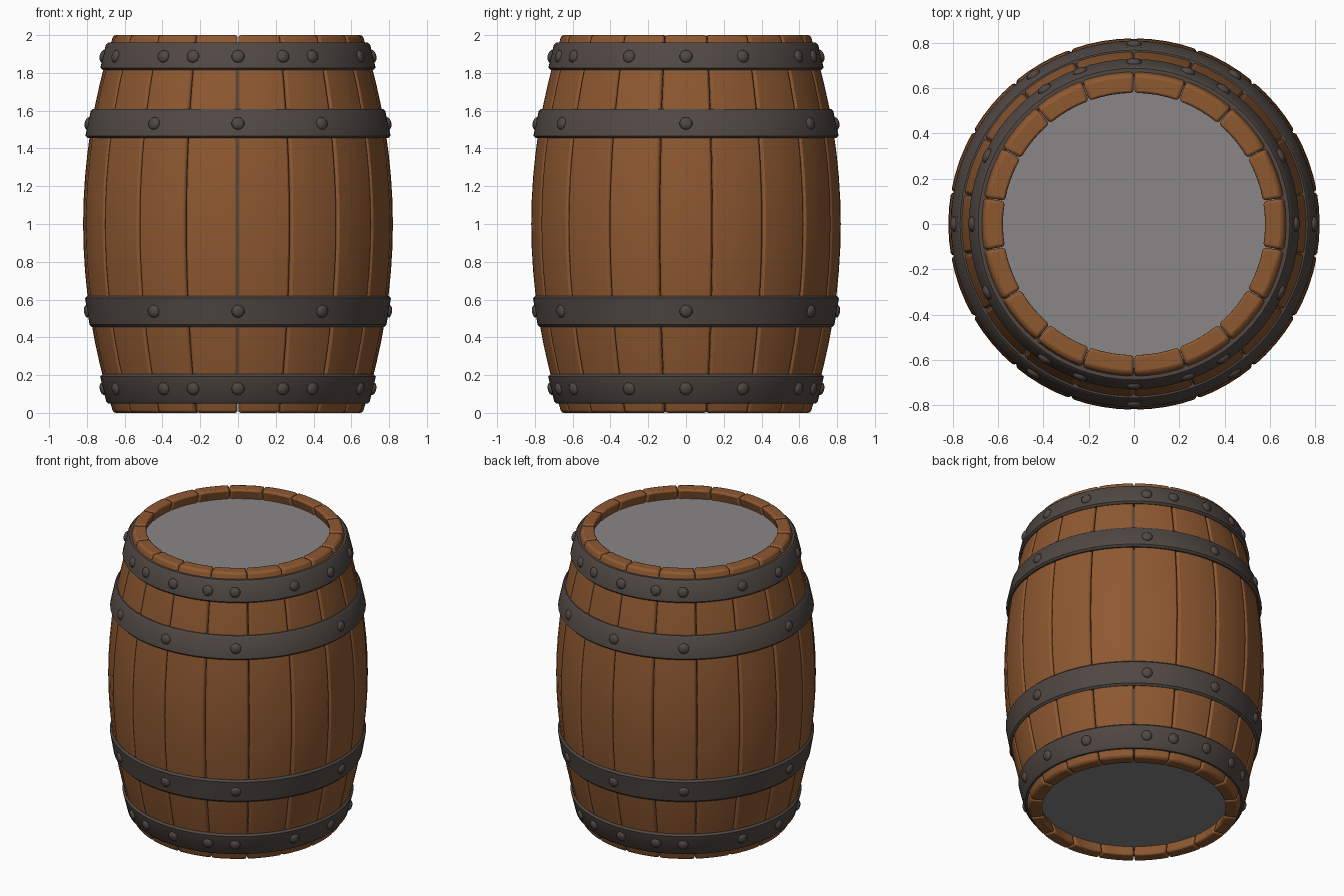
import bpy, bmesh, math
from mathutils import Matrix, Vector

if "Cube" in bpy.data.objects:
    bpy.data.objects.remove(bpy.data.objects["Cube"])


def mat(name, col):
    m = bpy.data.materials.new(name)
    m.diffuse_color = (*col, 1)
    m.use_nodes = True
    m.node_tree.nodes["Principled BSDF"].inputs["Base Color"].default_value = m.diffuse_color
    return m


WOOD = mat("oak brown", (0.27, 0.098, 0.03))
IRON = mat("dark iron", (0.08, 0.064, 0.056))
GREY = mat("grey lining", (0.25, 0.24, 0.24))


def radius(z):
    return 0.82 - 0.16 * (z - 1) ** 2


def finish(bm, name, material, angle=35):
    bmesh.ops.recalc_face_normals(bm, faces=bm.faces)
    me = bpy.data.meshes.new(name)
    bm.to_mesh(me)
    bm.free()
    ob = bpy.data.objects.new(name, me)
    bpy.context.collection.objects.link(ob)
    me.materials.append(material)
    bpy.ops.object.select_all(action='DESELECT')
    ob.select_set(True)
    bpy.context.view_layer.objects.active = ob
    bpy.ops.object.shade_smooth_by_angle(angle=math.radians(angle))
    return ob


def lathe(name, profile, material, closed, n=72):
    bm = bmesh.new()
    rings = [[bm.verts.new((r * math.cos(2 * math.pi * i / n), r * math.sin(2 * math.pi * i / n), z))
              for i in range(n)] for r, z in profile]
    for k in range(len(rings) if closed else len(rings) - 1):
        a, b = rings[k], rings[(k + 1) % len(rings)]
        for i in range(n):
            j = (i + 1) % n
            bm.faces.new((a[i], a[j], b[j], b[i]))
    if not closed:
        bm.faces.new(rings[0])
        bm.faces.new(rings[-1])
    return finish(bm, name, material)


# staves: 18 bowed planks with rounded edges, a seam at the centre of the front
STAVES, ROWS, COLS = 18, 16, 4
bm = bmesh.new()
for s in range(STAVES):
    mid = math.radians(-90 + 20 * (s + 0.5))
    half = math.radians(9.85)
    loops = []
    for k in range(ROWS + 1):
        z = 2 * k / ROWS
        ring = []
        for off, order in ((0, range(COLS + 1)), (-0.085, range(COLS, -1, -1))):
            for c in order:
                a = mid + half * (2 * c / COLS - 1)
                r = radius(z) + off
                ring.append(bm.verts.new((r * math.cos(a), r * math.sin(a), z)))
        loops.append(ring)
    m = len(loops[0])
    for a, b in zip(loops, loops[1:]):
        for i in range(m):
            j = (i + 1) % m
            bm.faces.new((a[i], a[j], b[j], b[i]))
    bm.faces.new(loops[0])
    bm.faces.new(loops[-1])
staves = finish(bm, "staves", WOOD, 50)
bev = staves.modifiers.new("rounded", 'BEVEL')
bev.width = 0.014
bev.segments = 2
bev.limit_method = 'ANGLE'
bev.angle_limit = math.radians(45)

# grey lining behind the staves, its ends are the recessed heads
zs = [0.07 + 1.86 * k / 12 for k in range(13)]
lathe("lining_and_heads", [(radius(z) - 0.045, z) for z in zs], GREY, False)


# hoops with rivets
def hoop(name, z0, z1, r0, r1, angles):
    b = 0.012
    lathe(name + "_hoop", [(r0 - 0.05, z0), (r0 - b, z0), (r0, z0 + b),
                           (r1, z1 - b), (r1 - b, z1), (r1 - 0.05, z1)], IRON, True)
    slope = (r1 - r0) / (z1 - z0)
    zc, rc = (z0 + z1) / 2, (r0 + r1) / 2
    dirs = sorted({d % 360 for a in angles for d in (a, -a, 180 - a, 180 + a)})
    bm = bmesh.new()
    for d in dirs:
        t = math.radians(d)
        nrm = Vector((math.sin(t), -math.cos(t), -slope)).normalized()
        pos = Vector((rc * math.sin(t), -rc * math.cos(t), zc))
        rot = nrm.to_track_quat('Z', 'Y').to_matrix().to_4x4()
        bmesh.ops.create_uvsphere(bm, u_segments=14, v_segments=8, radius=1,
                                  matrix=Matrix.Translation(pos) @ rot @ Matrix.Diagonal((0.034, 0.034, 0.018, 1)))
    finish(bm, name + "_rivets", IRON, 60)


END, MIDDLE = (0, 19.5, 33.5, 65, 90), (0, 34, 90)
hoop("top", 1.815, 1.96, 0.729, 0.7, END)
hoop("upper", 1.455, 1.61, 0.808, 0.78, MIDDLE)
hoop("lower", 0.455, 0.62, 0.786, 0.81, MIDDLE)
hoop("bottom", 0.05, 0.205, 0.698, 0.73, END)
